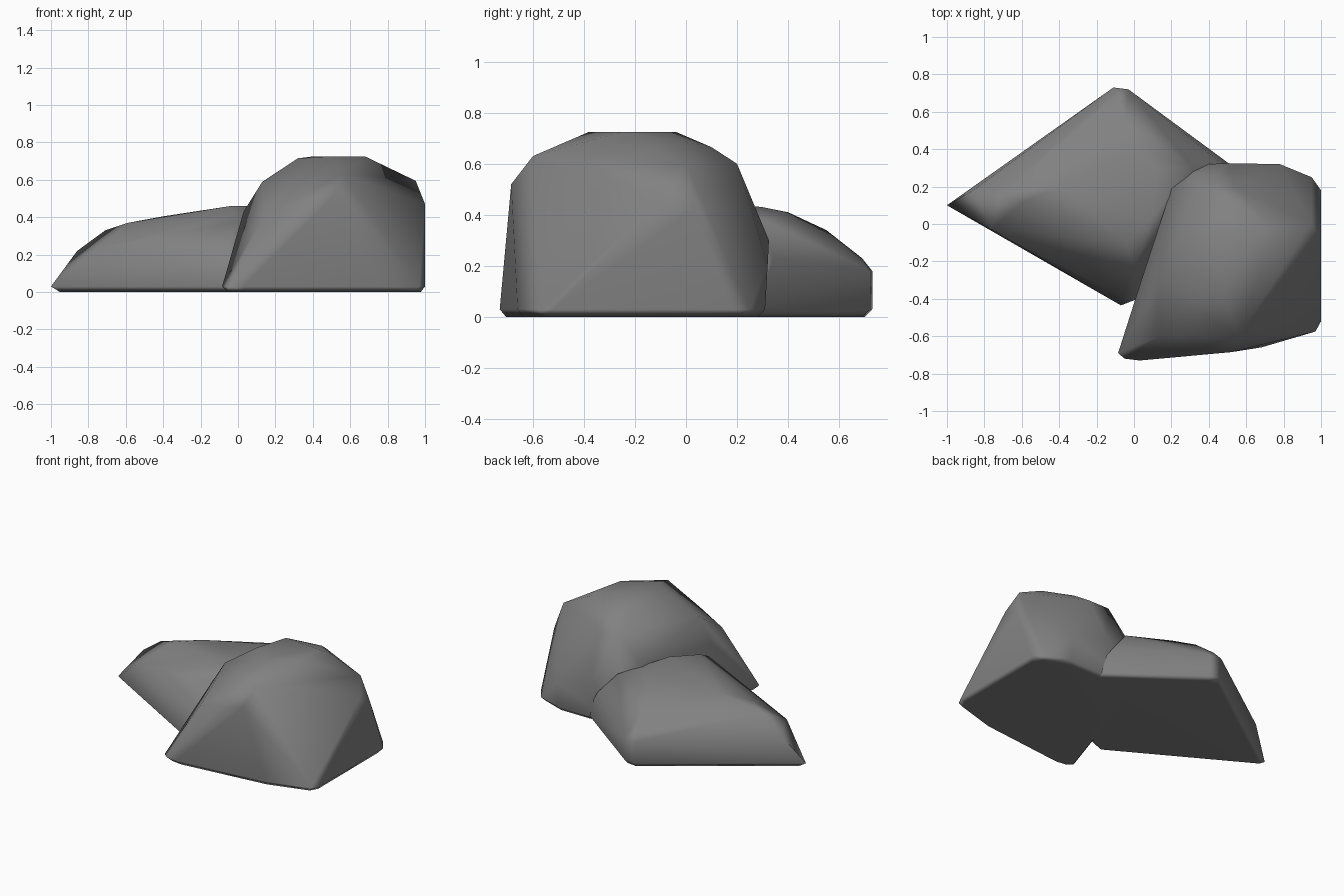
import bpy, bmesh, math

# dark stone colour
stone = bpy.data.materials.new("dark_stone")
stone.diffuse_color = (0.22, 0.22, 0.22, 1)


def make_rock(name, base, upper):
    """Chiselled rock: hull of a chamfered base outline and a few upper corners."""
    bm = bmesh.new()
    cx = sum(p[0] for p in base) / len(base)
    cy = sum(p[1] for p in base) / len(base)
    for x, y in base:
        bm.verts.new((x, y, 0.03))
        bm.verts.new((cx + (x - cx) * 0.95, cy + (y - cy) * 0.95, 0.0))
    for p in upper:
        bm.verts.new(p)
    res = bmesh.ops.convex_hull(bm, input=bm.verts)
    junk = {g for g in res["geom_interior"] + res["geom_unused"]
            if isinstance(g, bmesh.types.BMVert)}
    bmesh.ops.delete(bm, geom=list(junk), context='VERTS')
    bmesh.ops.dissolve_limit(bm, angle_limit=math.radians(2),
                             verts=bm.verts, edges=bm.edges)
    bmesh.ops.recalc_face_normals(bm, faces=bm.faces)
    me = bpy.data.meshes.new(name)
    bm.to_mesh(me)
    bm.free()
    me.materials.append(stone)
    ob = bpy.data.objects.new(name, me)
    bpy.context.collection.objects.link(ob)
    for o in bpy.context.selected_objects:
        o.select_set(False)
    ob.select_set(True)
    bpy.context.view_layer.objects.active = ob
    bpy.ops.object.shade_smooth_by_angle(angle=math.radians(60))
    # large facets dominate the soft shading
    ob.modifiers.new("soft_shading", 'WEIGHTED_NORMAL').keep_sharp = True
    return ob


# tall boulder
make_rock(
    "tall_boulder",
    [(-0.085, -0.69), (-0.05, -0.72), (0.03, -0.73), (0.68, -0.66),
     (0.97, -0.575), (1.0, -0.52), (1.0, 0.18), (0.95, 0.25),
     (0.78, 0.31), (0.30, 0.31), (0.23, 0.27)],
    [(0.03, -0.33, 0.43), (0.13, -0.33, 0.59), (0.14, -0.60, 0.41),
     (0.20, 0.19, 0.42), (0.29, 0.315, 0.27), (0.50, 0.325, 0.30),
     (0.78, 0.32, 0.20), (0.38, 0.20, 0.60), (0.54, 0.20, 0.60),
     (0.58, 0.10, 0.665), (0.40, -0.04, 0.725), (0.66, -0.06, 0.725),
     (0.75, -0.02, 0.69), (0.32, -0.25, 0.715), (0.48, -0.38, 0.725),
     (0.68, -0.25, 0.725), (0.95, 0.0, 0.595), (1.0, 0.03, 0.42),
     (1.0, -0.08, 0.47), (0.56, -0.60, 0.63), (0.34, -0.665, 0.46),
     (0.52, -0.685, 0.52)])

# low slab-like rock behind it
make_rock(
    "low_rock",
    [(-1.0, 0.10), (-0.11, 0.73), (-0.03, 0.72), (0.58, 0.27),
     (0.45, 0.10), (0.02, -0.40), (-0.07, -0.435)],
    [(-0.86, 0.18, 0.22), (-0.76, -0.03, 0.225), (-0.71, 0.16, 0.33),
     (-0.59, 0.12, 0.37), (-0.40, 0.20, 0.405), (-0.04, -0.10, 0.46),
     (0.10, 0.04, 0.46), (-0.11, 0.73, 0.18), (-0.03, 0.72, 0.18),
     (-0.08, 0.69, 0.23), (-0.05, 0.55, 0.34), (0.02, 0.40, 0.41),
     (0.12, 0.30, 0.43), (0.45, 0.34, 0.23), (0.32, 0.30, 0.38),
     (-0.06, -0.39, 0.20), (0.0, -0.25, 0.38)])
